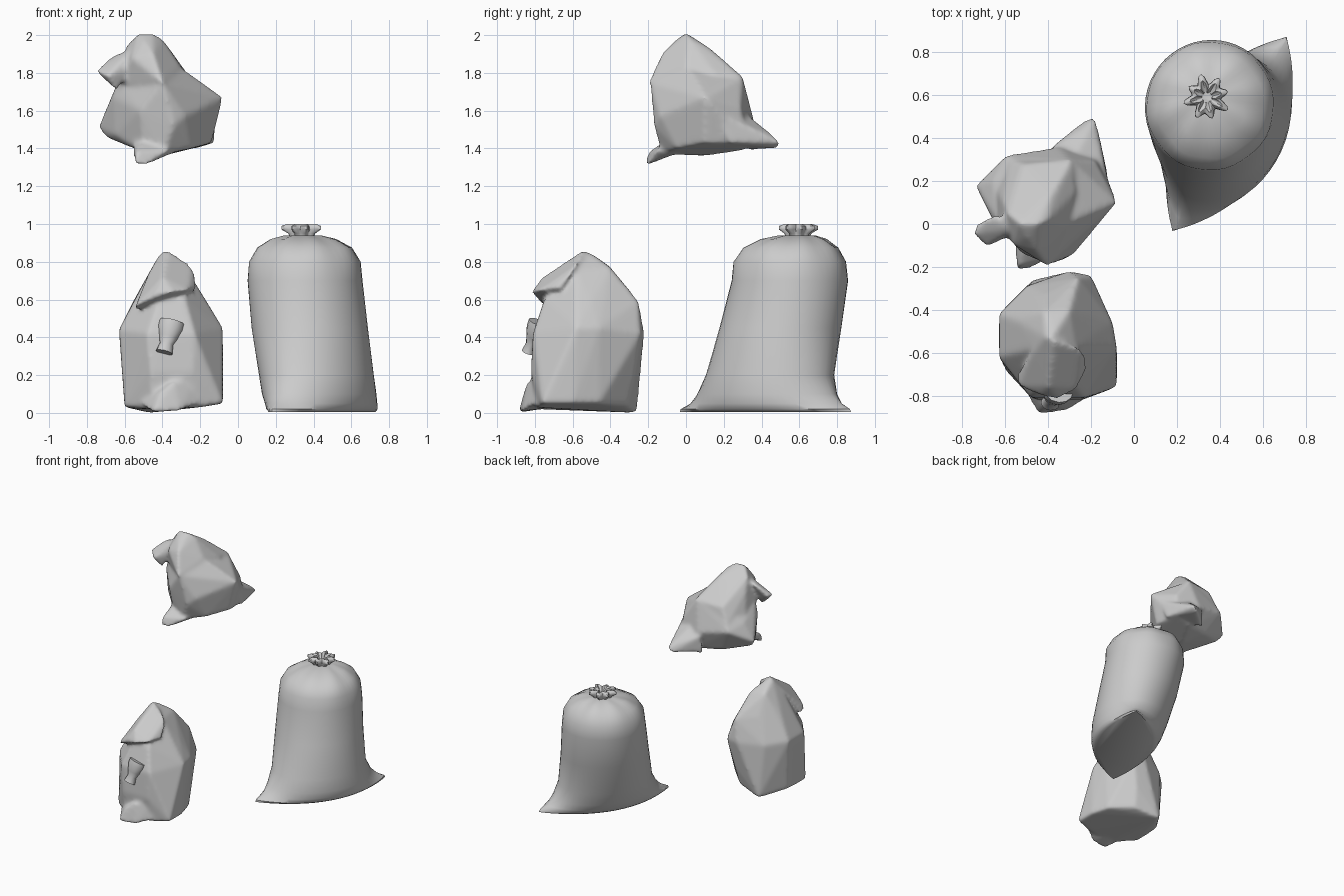
import bpy, bmesh
from math import sin, cos, pi, copysign, radians
from mathutils import Vector


def finish(bm, name, angle=50):
    bmesh.ops.recalc_face_normals(bm, faces=bm.faces[:])
    me = bpy.data.meshes.new(name)
    bm.to_mesh(me)
    bm.free()
    ob = bpy.data.objects.new(name, me)
    bpy.context.collection.objects.link(ob)
    bpy.ops.object.select_all(action='DESELECT')
    ob.select_set(True)
    bpy.context.view_layer.objects.active = ob
    bpy.ops.object.shade_smooth_by_angle(angle=radians(angle))
    return ob


def loft(name, rings):
    """Skin a stack of point rings and cap both ends."""
    bm = bmesh.new()
    vs = [[bm.verts.new(p) for p in r] for r in rings]
    n = len(vs[0])
    for lo, hi in zip(vs, vs[1:]):
        for i in range(n):
            j = (i + 1) % n
            bm.faces.new((lo[i], lo[j], hi[j], hi[i]))
    bm.faces.new(vs[0][::-1])
    bm.faces.new(vs[-1])
    return finish(bm, name)


def taut(name, points):
    """Cloth stretched tight over a few key points."""
    bm = bmesh.new()
    for p in points:
        bm.verts.new(p)
    out = bmesh.ops.convex_hull(bm, input=bm.verts[:])
    junk = set(out['geom_interior']) | set(out['geom_unused'])
    bmesh.ops.delete(bm, geom=[v for v in junk if isinstance(v, bmesh.types.BMVert)],
                     context='VERTS')
    return finish(bm, name)


def fuse(name, parts):
    """Join parts into one skin and soften the creases between them."""
    bpy.ops.object.select_all(action='DESELECT')
    for p in parts:
        p.select_set(True)
    bpy.context.view_layer.objects.active = parts[0]
    bpy.ops.object.join()
    ob = parts[0]
    ob.name = name
    skin = ob.modifiers.new("skin", 'REMESH')
    skin.mode = 'VOXEL'
    skin.voxel_size = .012
    skin.use_smooth_shade = True
    soft = ob.modifiers.new("soften", 'SMOOTH')
    soft.factor, soft.iterations = .5, 12


# Large sack: lens-shaped base that turns round towards the top
D, P, N = Vector((.507, .862, 0)), Vector((.862, -.507, 0)), 48


def sack_ring(z, cx, cy, a, b, k, pleat, waves):
    pts = []
    for i in range(N):
        t = 2 * pi * i / N
        m = 1 + pleat * (.7 * cos(waves * t) + .3 * sin(5 * t))
        s = copysign(abs(sin(t)) ** k, sin(t))
        pts.append(Vector((cx, cy, z)) + D * (a * m * cos(t)) + P * (b * m * s))
    return pts


large = [
    (.005, .445, .42, .525, .21, 1.9, 0, 1),
    (.02, .445, .42, .52, .235, 1.8, 0, 1),
    (.05, .44, .425, .46, .255, 1.5, 0, 1),
    (.10, .43, .43, .41, .27, 1.2, 0, 1),
    (.20, .415, .445, .36, .285, 1.05, 0, 1),
    (.45, .38, .50, .33, .30, 1, 0, 1),
    (.70, .355, .55, .31, .302, 1, 0, 1),
    (.80, .355, .55, .30, .295, 1, .01, 8),
    (.875, .355, .555, .25, .25, 1, .03, 8),
    (.92, .35, .57, .17, .17, 1, .08, 8),
    (.94, .345, .585, .09, .09, 1, .15, 8),
]
loft("large_sack", [sack_ring(*r) for r in large])

# Gathered ruff above the tie
ruff = [
    (.93, .34, .59, .06, .06, 1, .1, 8),
    (.95, .34, .59, .065, .065, 1, .2, 8),
    (.97, .34, .59, .088, .088, 1, .3, 8),
    (.99, .34, .59, .085, .085, 1, .35, 8),
    (1.0, .34, .59, .06, .06, 1, .4, 8),
    (.965, .34, .59, .025, .025, 1, .2, 8),
]
loft("large_sack_ruff", [sack_ring(*r) for r in ruff])

# Small standing sack
body = taut("standing_sack_body", [
    (-.60, -.68, .03), (-.60, -.45, .04), (-.47, -.26, .0), (-.27, -.31, .04),
    (-.12, -.46, .05), (-.08, -.60, .05), (-.08, -.76, .05), (-.20, -.79, .03),
    (-.45, -.80, .02), (-.25, -.27, .2), (-.40, -.25, .2),
    (-.63, -.42, .44), (-.63, -.62, .44), (-.48, -.81, .42), (-.23, -.81, .42),
    (-.08, -.58, .45), (-.10, -.46, .45), (-.20, -.24, .42), (-.30, -.22, .42),
    (-.50, -.29, .42), (-.46, -.82, .22), (-.24, -.82, .22),
    (-.55, -.45, .60), (-.52, -.60, .62), (-.26, -.25, .59), (-.42, -.33, .62),
    (-.17, -.50, .59), (-.42, -.75, .60), (-.28, -.75, .60),
    (-.30, -.40, .77), (-.42, -.41, .78), (-.27, -.58, .76), (-.46, -.58, .76),
    (-.41, -.53, .85), (-.37, -.51, .85)])
flap = taut("flap", [
    (-.40, -.52, .86), (-.37, -.55, .86), (-.24, -.58, .78), (-.21, -.66, .66),
    (-.26, -.77, .65), (-.35, -.82, .64), (-.44, -.80, .63), (-.54, -.76, .57),
    (-.55, -.70, .54), (-.48, -.60, .73), (-.40, -.76, .72)])
corner = taut("front_corner", [
    (-.45, -.89, .0), (-.31, -.87, .01), (-.42, -.85, .11), (-.34, -.84, .17),
    (-.20, -.80, .05), (-.24, -.80, .16), (-.52, -.76, .05), (-.40, -.70, .03)])
fuse("standing_sack", [body, flap, corner])

# Twisted tuft on its front
tuft = []
start, end = Vector((-.35, -.78, .48)), Vector((-.39, -.835, .32))
axis = (end - start).normalized()
side = Vector((1, 0, 0))
side = (side - axis * side.dot(axis)).normalized()
across = axis.cross(side)
for f, r in ((0, .068), (.2, .068), (.5, .05), (.72, .035), (1, .045)):
    c = start.lerp(end, f)
    tuft.append([c + side * r * cos(pi * i / 6) + across * .8 * r * sin(pi * i / 6)
                 for i in range(12)])
loft("standing_sack_tuft", tuft)

# Tilted upper sack
body = taut("upper_sack_body", [
    (-.50, -.10, 1.38), (-.40, -.13, 1.37), (-.25, -.05, 1.40), (-.14, .10, 1.43),
    (-.16, .32, 1.42), (-.30, .30, 1.39), (-.50, .25, 1.41), (-.70, .15, 1.46),
    (-.60, .05, 1.42), (-.74, .18, 1.51), (-.65, .03, 1.47), (-.40, .10, 1.36),
    (-.08, .10, 1.67), (-.28, -.14, 1.57), (-.40, -.19, 1.75), (-.34, -.17, 1.52),
    (-.52, -.14, 1.60), (-.66, .02, 1.67), (-.66, .20, 1.65), (-.60, .32, 1.60),
    (-.35, .36, 1.55), (-.18, .29, 1.62), (-.30, .30, 1.78), (-.50, .27, 1.78),
    (-.22, .05, 1.77), (-.32, .0, 1.84), (-.64, .02, 1.75)])
neck = taut("neck", [
    (-.31, .0, 1.84), (-.29, .30, 1.78), (-.27, .15, 1.80), (-.52, .28, 1.77),
    (-.40, -.20, 1.75), (-.34, -.15, 1.68), (-.64, .0, 1.74), (-.64, .15, 1.70),
    (-.58, .30, 1.65), (-.40, .02, 1.98), (-.45, .0, 2.01),
    (-.53, .0, 2.01), (-.50, -.06, 1.97), (-.45, -.13, 1.90), (-.56, -.10, 1.88),
    (-.59, .05, 1.95), (-.39, .13, 1.93), (-.61, .10, 1.86)])
ear = taut("ear", [
    (-.55, -.02, 1.93), (-.64, .05, 1.90), (-.55, -.04, 1.83), (-.75, -.05, 1.81),
    (-.74, .0, 1.80), (-.69, -.11, 1.78), (-.64, -.06, 1.70), (-.68, .02, 1.88)])
front = taut("front_corner", [
    (-.55, -.22, 1.31), (-.49, -.21, 1.31), (-.47, -.18, 1.35), (-.54, -.20, 1.38),
    (-.56, .0, 1.44), (-.36, -.15, 1.39), (-.50, -.10, 1.45), (-.35, -.05, 1.37)])
back = taut("back_corner", [
    (-.18, .50, 1.43), (-.22, .49, 1.40), (-.20, .46, 1.47), (-.12, .22, 1.43),
    (-.12, .19, 1.58), (-.40, .34, 1.39), (-.38, .36, 1.53), (-.28, .31, 1.59)])
fuse("upper_sack", [body, neck, ear, front, back])
